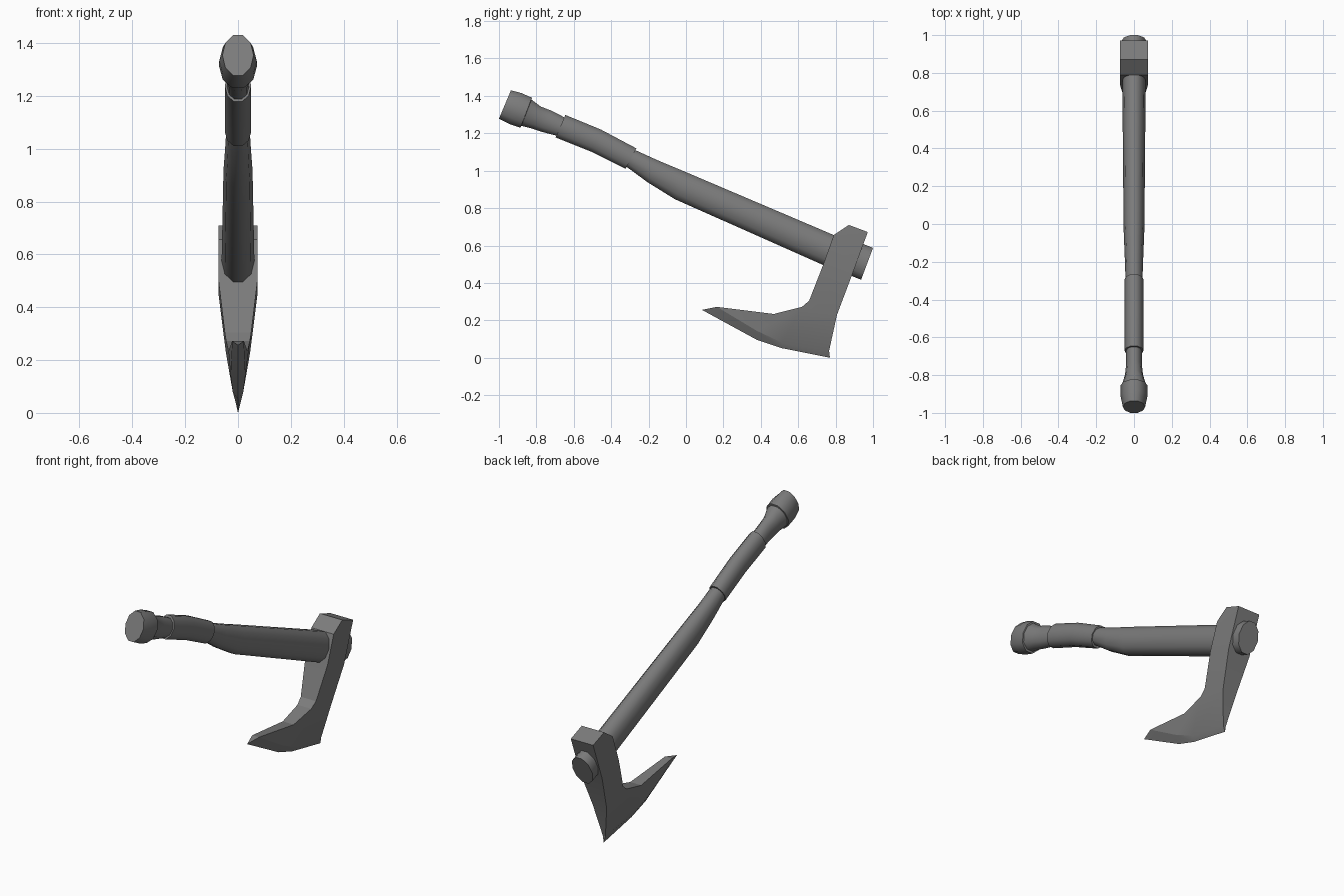
import bpy, bmesh, math
from mathutils import Vector

if "Cube" in bpy.data.objects:
    bpy.data.objects.remove(bpy.data.objects["Cube"])

SIDES = 10

# Dark grey finish shared by all parts
dark = bpy.data.materials.new("dark_grey")
dark.diffuse_color = (.2, .2, .2, 1)
dark.use_nodes = True
dark.node_tree.nodes["Principled BSDF"].inputs["Base Color"].default_value = dark.diffuse_color


def finish(name, bm, smooth):
    bmesh.ops.recalc_face_normals(bm, faces=bm.faces)
    me = bpy.data.meshes.new(name)
    bm.to_mesh(me)
    bm.free()
    me.materials.append(dark)
    ob = bpy.data.objects.new(name, me)
    bpy.context.collection.objects.link(ob)
    bpy.ops.object.select_all(action='DESELECT')
    ob.select_set(True)
    bpy.context.view_layer.objects.active = ob
    bpy.ops.object.shade_smooth_by_angle(angle=math.radians(smooth))
    return ob


def loft(name, stations):
    """Ten-sided tube; each station: top y, z, bottom y, z, half width."""
    bm = bmesh.new()
    rings = []
    k = 1 / math.cos(math.pi / SIDES)  # flats at top and bottom, corners at the sides
    for yt, zt, yb, zb, w in stations:
        top, bot = Vector((0, yt, zt)), Vector((0, yb, zb))
        c, up = (top + bot) / 2, (top - bot) / 2
        ring = []
        for i in range(SIDES):
            a = 2 * math.pi * i / SIDES
            ring.append(bm.verts.new(c + up * k * math.sin(a) + Vector((w * math.cos(a), 0, 0))))
        rings.append(ring)
    for r, s in zip(rings, rings[1:]):
        for i in range(SIDES):
            j = (i + 1) % SIDES
            bm.faces.new((r[i], r[j], s[j], s[i]))
    bm.faces.new(rings[0])
    bm.faces.new(rings[-1])
    return finish(name, bm, 62)


# Pommel at the butt end
loft("pommel", [
    (-.936, 1.43, -1.0, 1.278, .059),
    (-.88, 1.415, -.945, 1.25, .071),
    (-.824, 1.39, -.885, 1.23, .071),
    (-.826, 1.378, -.878, 1.243, .06),
])

# Flared neck between pommel and grip
loft("neck", [
    (-.826, 1.38, -.88, 1.24, .065),
    (-.775, 1.342, -.825, 1.226, .048),
    (-.722, 1.322, -.772, 1.208, .042),
    (-.64, 1.28, -.688, 1.186, .042),
])

# Wrapped grip
loft("grip", [
    (-.645, 1.298, -.697, 1.178, .05),
    (-.455, 1.22, -.51, 1.103, .05),
    (-.265, 1.119, -.323, 1.01, .05),
])

# Shaft running into the head
loft("shaft", [
    (-.3, 1.118, -.335, 1.036, .044),
    (-.262, 1.106, -.314, 1.018, .045),
    (-.15, 1.055, -.205, .938, .049),
    (.01, .988, -.06, .848, .055),
    (.79, .656, .733, .496, .062),
    (.87, .622, .81, .462, .062),
])

# End of the shaft protruding beyond the head
loft("shaft_end", [
    (.85, .648, .786, .478, .066),
    (1.0, .587, .936, .417, .066),
])

# Bearded axe head: side outline points (y, z, half thickness)
P = [
    (.87, .71, .073), (.972, .672, .073),
    (.79, .656, .073), (.733, .496, .073), (.888, .443, .073),
    (.658, .304, .05), (.807, .229, .046),
    (.62, .272, .045), (.47, .234, .036), (.165, .272, .022),
    (.38, .143, .028), (.515, .08, .02), (.765, .036, .008),
    (.085, .256, 0), (.38, .095, 0), (.508, .052, 0), (.77, .0, 0),
]
SIDE = [
    (0, 1, 4, 3, 2), (3, 4, 6, 5), (5, 6, 7), (7, 6, 11), (6, 12, 11),
    (7, 11, 10, 8), (8, 10, 9),
    (9, 10, 14, 13), (10, 11, 15, 14), (11, 12, 16, 15),
]
RIM = [13, 9, 8, 7, 5, 3, 2, 0, 1, 4, 6, 12, 16]

bm = bmesh.new()
right = [bm.verts.new((t, y, z)) for y, z, t in P]
left = [bm.verts.new((-t, y, z)) if t else right[i] for i, (y, z, t) in enumerate(P)]
for f in SIDE:
    bm.faces.new([right[i] for i in f])
    bm.faces.new([left[i] for i in reversed(f)])
for a, b in zip(RIM, RIM[1:]):
    loop = list(dict.fromkeys([right[a], right[b], left[b], left[a]]))
    bm.faces.new(loop)
finish("axe_head", bm, 15)
